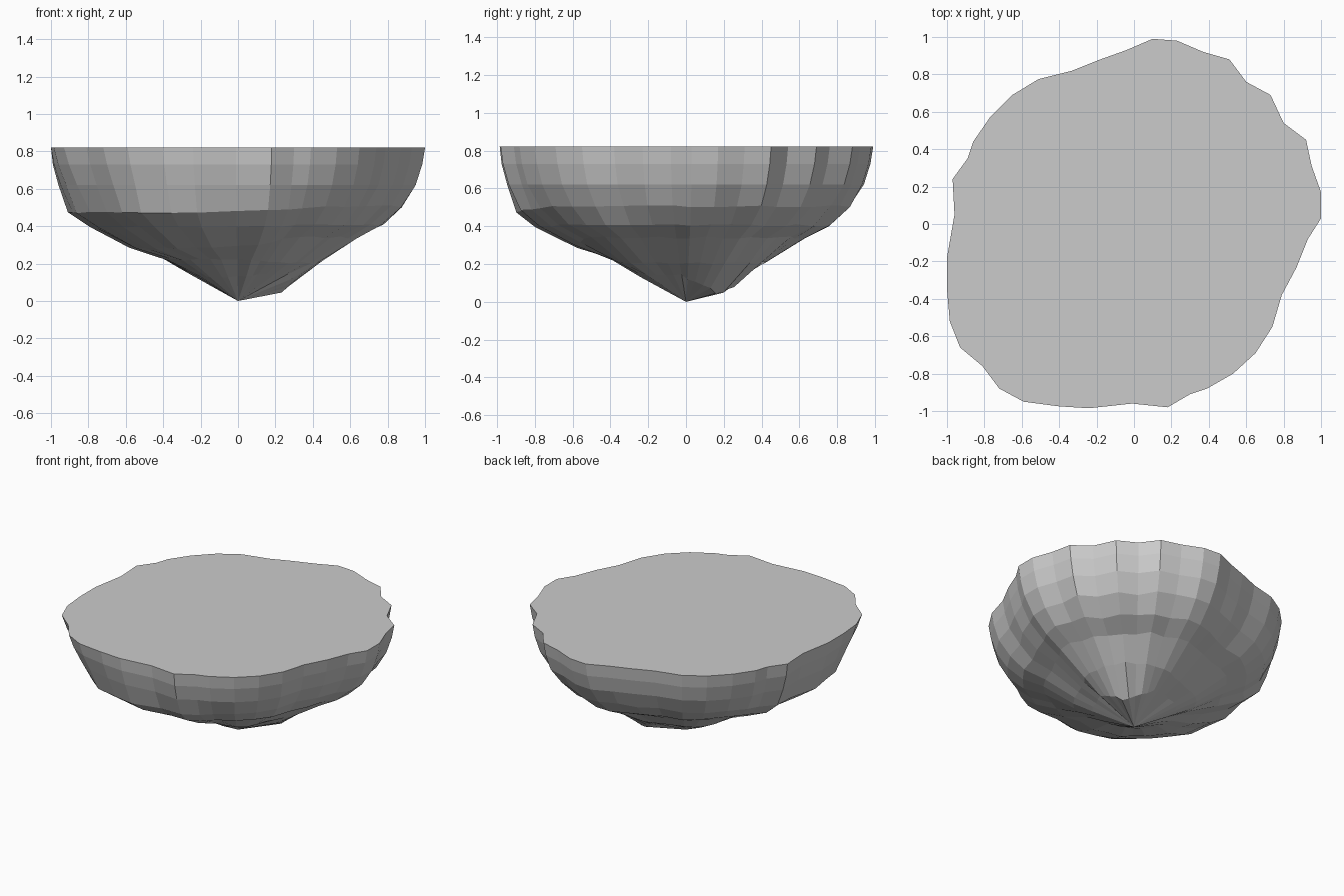
import bpy, bmesh, math, random

if "Cube" in bpy.data.objects:
    bpy.data.objects.remove(bpy.data.objects["Cube"])

random.seed(4)

# Rim outline seen from above
RIM = [(1, .03), (1, .17), (.95, .31), (.92, .45), (.80, .54), (.73, .69), (.60, .76),
       (.51, .88), (.37, .92), (.23, .98), (.10, .99), (-.04, .93), (-.18, .88),
       (-.33, .82), (-.51, .775), (-.65, .69), (-.77, .57), (-.86, .44), (-.89, .35),
       (-.97, .24), (-.96, .05), (-1, -.18), (-1, -.35), (-.985, -.52), (-.93, -.66),
       (-.81, -.76), (-.72, -.88), (-.59, -.95), (-.40, -.975), (-.24, -.985),
       (-.01, -.96), (.18, -.98), (.30, -.91), (.39, -.88), (.53, -.80), (.65, -.69),
       (.74, -.55), (.79, -.38), (.87, -.23), (.93, -.08)]

# Ring (scale, height) on the back-right side and on the front-left side
BACK_RIGHT = [(1, .82), (.985, .73), (.95, .62), (.88, .505), (.77, .405),
              (.63, .34), (.42, .205), (.29, .14)]
FRONT_LEFT = [(1, .82), (.99, .73), (.96, .62), (.91, .475), (.80, .395),
              (.58, .285), (.38, .22), (.22, .13)]


def blend(angle):
    # 1 toward the back right, 0 toward the front left
    t = min(1, max(0, (math.cos(angle - math.pi / 4) + .85) / .7))
    return t * t * (3 - 2 * t)


bm = bmesh.new()

# Stacked rings of the rocky underside, with a low lump at the back right
rings = []
for i, (a, b) in enumerate(zip(BACK_RIGHT, FRONT_LEFT)):
    ring = []
    for x, y in RIM:
        angle = math.atan2(y, x)
        t = blend(angle)
        s = b[0] + (a[0] - b[0]) * t
        z = b[1] + (a[1] - b[1]) * t
        # Lower rings lose the rim's protruding corner
        s *= 1 - max(0, math.hypot(x, y) - 1.02) * min(1, i / 4) * .6
        lump = max(0, 1 - abs(angle - .7) / (math.pi / 4))
        if i == 6:
            s += .07 * lump
        elif i == 7:
            z -= .105 * lump
        if i > 2:
            s *= 1 + random.uniform(-.015, .01)
            z += random.uniform(-.006, .006)
        ring.append(bm.verts.new((x * s, y * s, z)))
    rings.append(ring)

n = len(RIM)
for up, low in zip(rings, rings[1:]):
    for k in range(n):
        j = (k + 1) % n
        bm.faces.new((up[k], low[k], low[j], up[j]))

# Pointed bottom and flat top
tip = bm.verts.new((0, 0, 0))
for k in range(n):
    bm.faces.new((rings[-1][k], tip, rings[-1][(k + 1) % n]))
bm.faces.new(rings[0])
bmesh.ops.recalc_face_normals(bm, faces=bm.faces)

mesh = bpy.data.meshes.new("floating_rock")
bm.to_mesh(mesh)
bm.free()
rock = bpy.data.objects.new("floating_rock", mesh)
bpy.context.collection.objects.link(rock)
